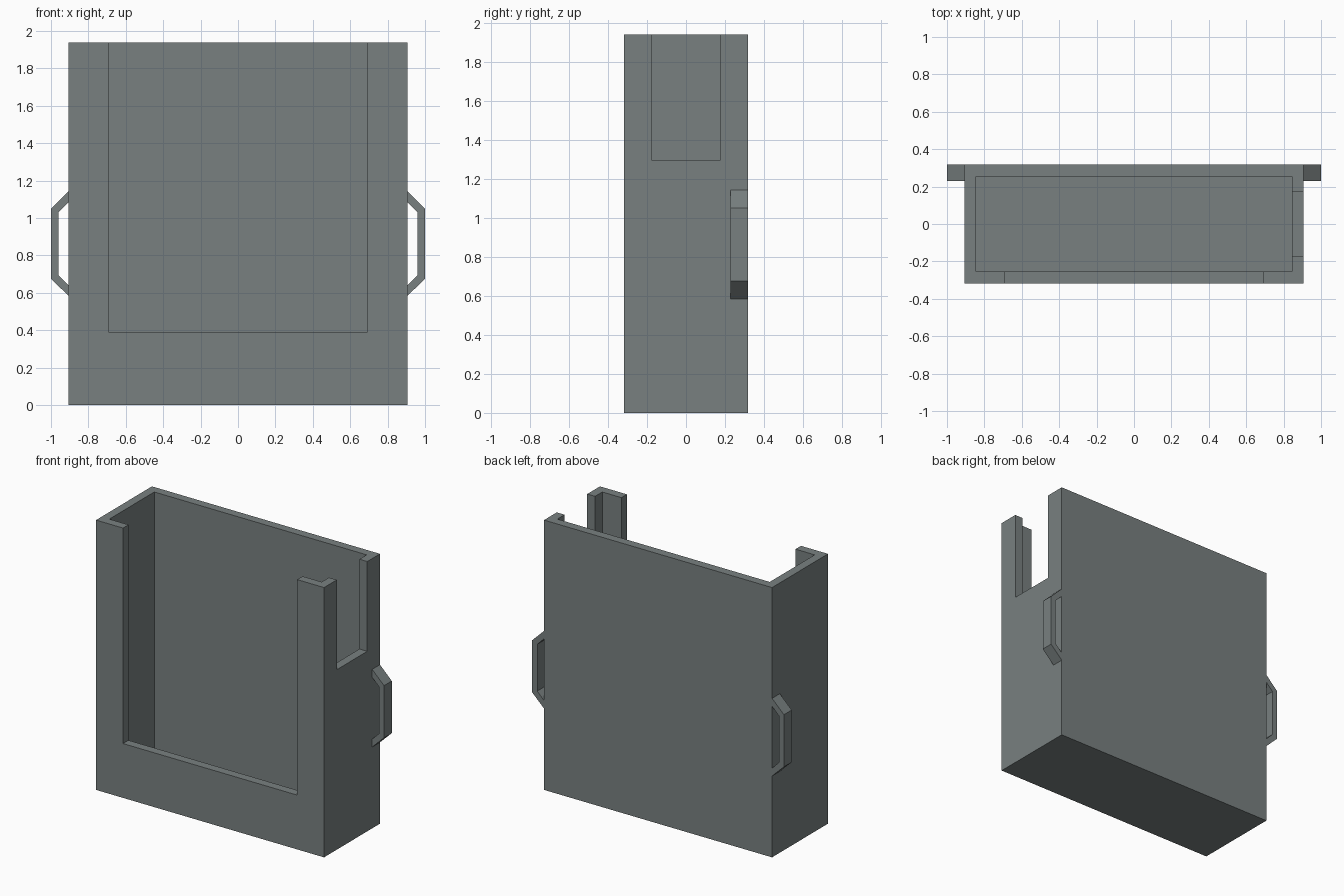
import bpy, bmesh

if "Cube" in bpy.data.objects:
    bpy.data.objects.remove(bpy.data.objects["Cube"])

# Overall sizes
W, D, H = 0.906, 0.317, 1.938      # half width, half depth, height
T = 0.062                          # wall thickness

grey = bpy.data.materials.new("slate grey")
grey.diffuse_color = (0.19, 0.217, 0.217, 1)
grey.use_nodes = True
grey.node_tree.nodes["Principled BSDF"].inputs["Base Color"].default_value = grey.diffuse_color


def make_object(name, bm):
    bmesh.ops.recalc_face_normals(bm, faces=bm.faces)
    mesh = bpy.data.meshes.new(name)
    bm.to_mesh(mesh)
    bm.free()
    mesh.materials.append(grey)
    ob = bpy.data.objects.new(name, mesh)
    bpy.context.collection.objects.link(ob)
    return ob


def box(name, lo, hi):
    bm = bmesh.new()
    bmesh.ops.create_cube(bm, size=1)
    for v in bm.verts:
        v.co = [hi[i] if v.co[i] > 0 else lo[i] for i in range(3)]
    return make_object(name, bm)


def cut(target, cutter):
    mod = target.modifiers.new(cutter.name, 'BOOLEAN')
    mod.operation = 'DIFFERENCE'
    mod.solver = 'EXACT'
    mod.object = cutter
    bpy.context.view_layer.objects.active = target
    bpy.ops.object.modifier_apply(modifier=mod.name)
    bpy.data.objects.remove(cutter)


# Open-topped holder with a front window and a slot in the right wall
holder = box("holder_body", (-W, -D, 0), (W, D, H))
cut(holder, box("cavity", (-W + T, -D + T, T), (W - T, D - T, H + 0.2)))
cut(holder, box("front_window", (-0.692, -D - 0.2, 0.39), (0.692, 0, H + 0.1)))
cut(holder, box("side_slot", (0.5, -0.173, 1.293), (W + 0.2, 0.173, H + 0.15)))

# Angular strap loops, flush with the back
outer = [(W, 1.142), (1.0, 1.05), (1.0, 0.675), (W, 0.584)]
inner = [(W, 1.085), (0.96, 1.031), (0.96, 0.695), (W, 0.641)]
for side, name in ((1, "right_loop"), (-1, "left_loop")):
    bm = bmesh.new()
    a = [bm.verts.new((side * x, D, z)) for x, z in outer]
    b = [bm.verts.new((side * x, D, z)) for x, z in inner]
    faces = [bm.faces.new((a[i], a[i + 1], b[i + 1], b[i])) for i in range(3)]
    ext = bmesh.ops.extrude_face_region(bm, geom=faces, use_keep_orig=True)
    for v in ext["geom"]:
        if isinstance(v, bmesh.types.BMVert):
            v.co.y -= 0.088
    make_object(name, bm)
